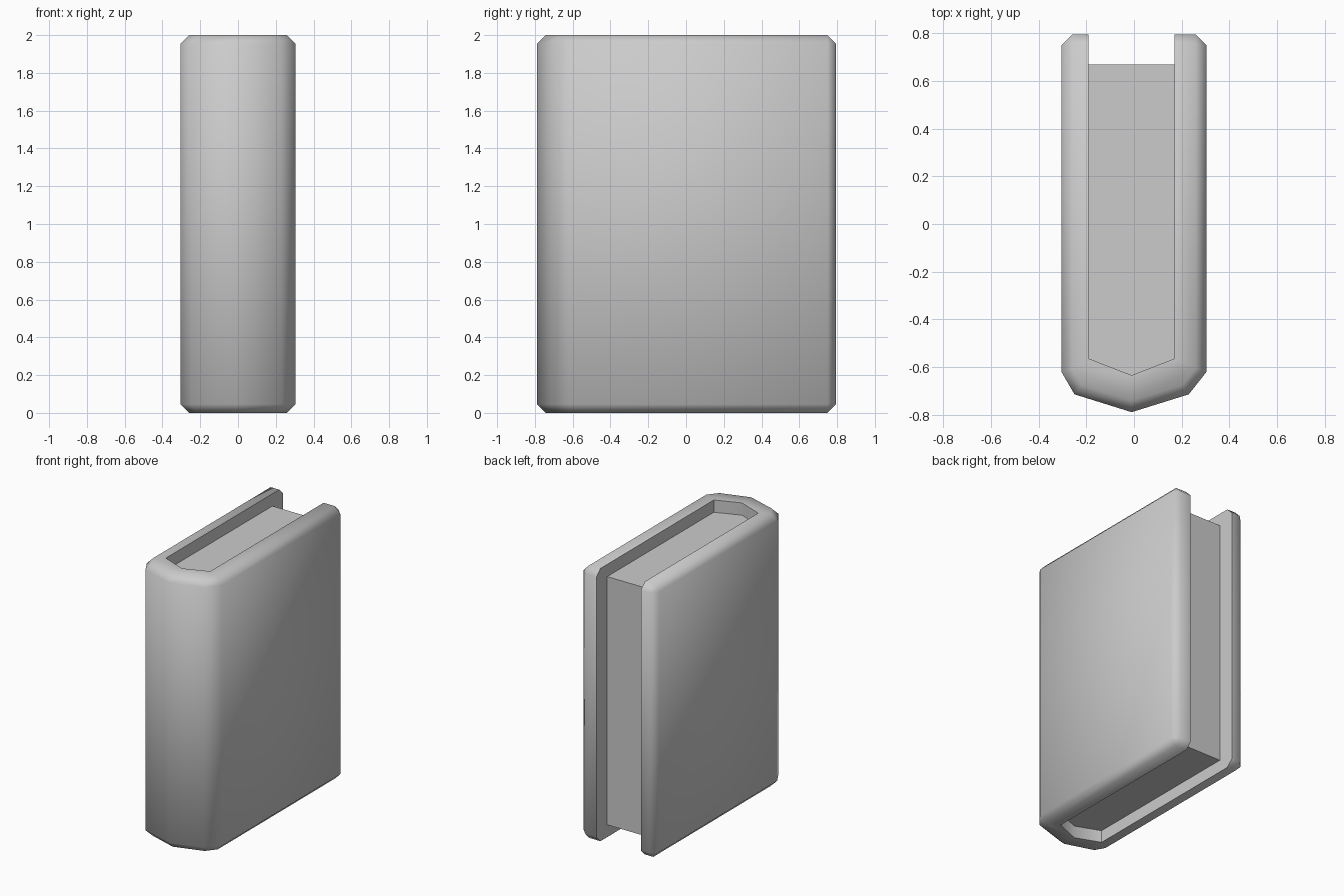
import bpy
import bmesh

if "Cube" in bpy.data.objects:
    bpy.data.objects.remove(bpy.data.objects["Cube"])


def prism(name, outline, z0, z1, bevel_corners=(), inner_count=0, width=0.0):
    """Extrude an outline upward, chamfering the rim and chosen upright corners.
    The last inner_count points belong to the inside and keep sharp edges."""
    bm = bmesh.new()
    n = len(outline)
    outer = n - inner_count
    low = [bm.verts.new((x, y, z0)) for x, y in outline]
    high = [bm.verts.new((x, y, z1)) for x, y in outline]
    bm.faces.new(low[::-1])
    bm.faces.new(high)
    for i in range(n):
        j = (i + 1) % n
        bm.faces.new((low[i], low[j], high[j], high[i]))
    if width:
        edges = [bm.edges.get((low[i], high[i])) for i in bevel_corners]
        for ring in (low, high):
            for i in range(n):
                j = (i + 1) % n
                if i < outer or j < outer:
                    edges.append(bm.edges.get((ring[i], ring[j])))
        bmesh.ops.bevel(bm, geom=edges, offset=width, offset_type='OFFSET',
                        segments=1, profile=0.5, affect='EDGES',
                        clamp_overlap=False)
    bmesh.ops.recalc_face_normals(bm, faces=bm.faces[:])
    mesh = bpy.data.meshes.new(name)
    bm.to_mesh(mesh)
    bm.free()
    obj = bpy.data.objects.new(name, mesh)
    bpy.context.collection.objects.link(obj)
    return obj


# Cover: U-shaped section with a pointed spine, opening to the back
outside = [(-0.305, 0.795), (-0.305, -0.62), (-0.25, -0.715), (-0.01, -0.79),
           (0.23, -0.715), (0.305, -0.62), (0.305, 0.795)]
inside = [(0.17, 0.795), (0.17, -0.565), (-0.01, -0.635),
          (-0.19, -0.565), (-0.19, 0.795)]
cover = prism("cover", outside + inside, 0.0, 2.0,
              bevel_corners=(0, 6), inner_count=5, width=0.046)
bpy.ops.object.select_all(action='DESELECT')
cover.select_set(True)
bpy.context.view_layer.objects.active = cover
bpy.ops.object.shade_smooth_by_angle(angle=0.96)

# Page block: fills the cover, recessed at top, bottom and back
prism("pages", [(0.17, 0.67), (-0.19, 0.67), (-0.19, -0.565),
                (-0.01, -0.635), (0.17, -0.565)], 0.09, 1.91)
